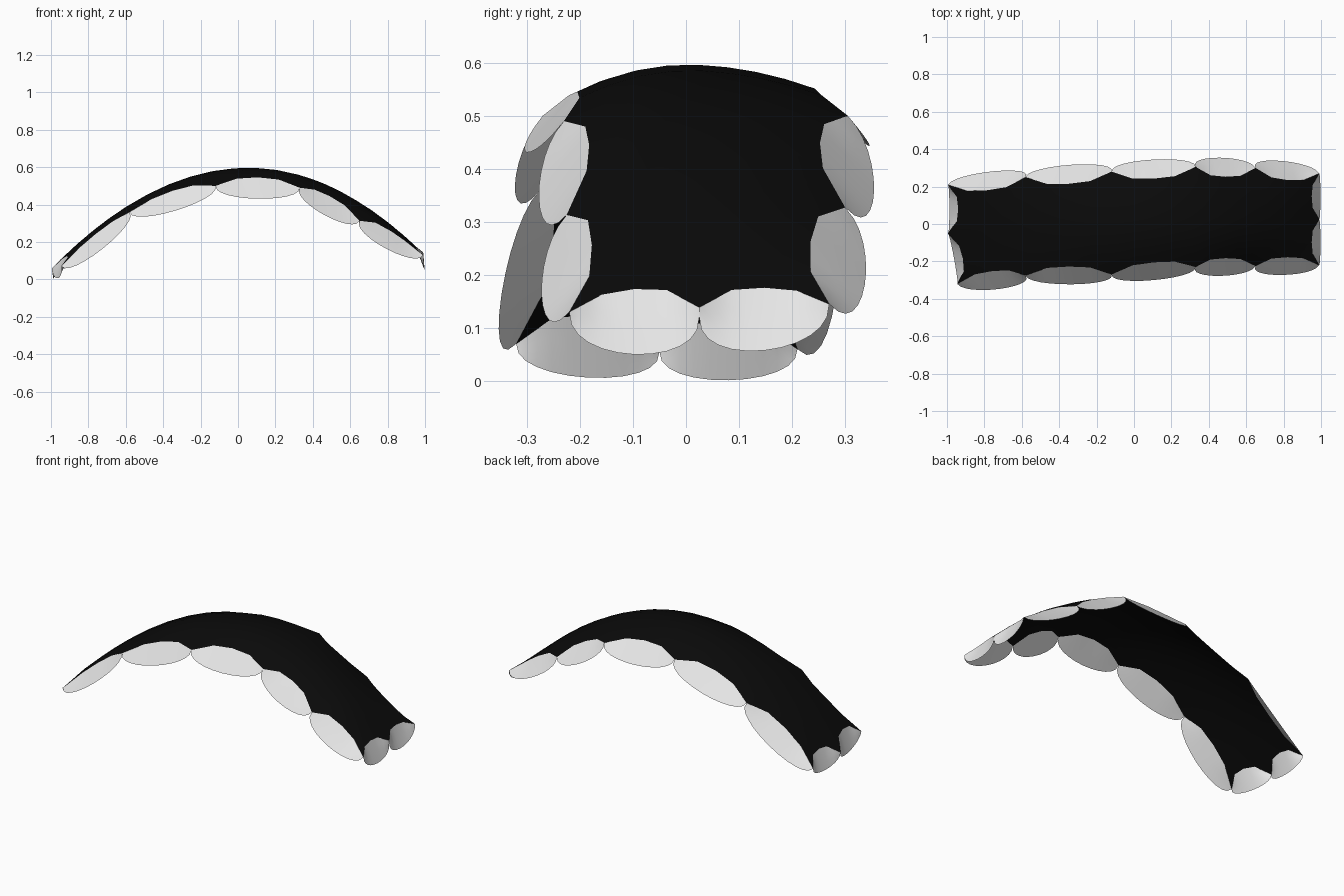
import bpy, bmesh, math
from mathutils import Vector

cube = bpy.data.objects.get("Cube")
if cube:
    bpy.data.objects.remove(cube, do_unlink=True)


def make_material(name, value):
    mat = bpy.data.materials.new(name)
    mat.use_nodes = True
    colour = (value, value, value, 1)
    mat.diffuse_color = colour
    mat.node_tree.nodes["Principled BSDF"].inputs["Base Color"].default_value = colour
    return mat


black = make_material("black cloth", 0.003)
white = make_material("white trim", 0.8)

# Points where neighbouring scallops meet along the two long edges
FRONT = [(-.945, -.32, .07), (-.58, -.275, .36), (-.12, -.27, .50),
         (.33, -.23, .49), (.65, -.225, .313), (.99, -.22, .13)]
BACK = [(-.995, .21, .06), (-.58, .25, .36), (-.12, .28, .51),
        (.33, .305, .50), (.65, .30, .327), (.99, .27, .145)]
LEFT = [FRONT[0], (-.995, -.05, .055), BACK[0]]
RIGHT = [FRONT[-1], (.99, .025, .12), BACK[-1]]
KNOTS = 4       # straight steps in the inner edge of each scallop


def ridge(x):
    return .597 - (.482 if x < .06 else .53) * (x - .06) ** 2


def interp(x, xs, ys):
    if x <= xs[0]:
        return ys[0]
    for a, b, p, q in zip(xs, xs[1:], ys, ys[1:]):
        if x <= b:
            return p + (q - p) * (x - a) / (b - a)
    return ys[-1]


def canopy_point(x, y):
    """Point on the domed cloth above (x, y)."""
    edge = FRONT if y < 0 else BACK
    xs = [p[0] for p in edge]
    half = interp(x, xs, [p[1] for p in edge])
    drop = interp(x, xs, [ridge(p[0]) - p[2] for p in edge])
    return Vector((x, y, ridge(x) - drop * (y / half) ** 2))


def inner_arc(p, q, inward):
    """Coarse arc bowing into the cloth between two meeting points."""
    pts = []
    for i in range(KNOTS + 1):
        t = i / KNOTS
        bow = math.sqrt(4 * t * (1 - t))
        x, y = (p[k] + (q[k] - p[k]) * t + inward[k] * bow for k in (0, 1))
        pts.append(canopy_point(x, y))
    return pts


def build_grid(name, rows, mat):
    bm = bmesh.new()
    verts = [[bm.verts.new(p) for p in row] for row in rows]
    for r0, r1 in zip(verts, verts[1:]):
        for a, b, c, d in zip(r0, r0[1:], r1[1:], r1):
            bm.faces.new((a, b, c, d))
    bmesh.ops.remove_doubles(bm, verts=bm.verts[:], dist=.0005)
    bm.normal_update()
    facing = sum(f.normal.dot(f.calc_center_median() + Vector((0, 0, .5))) * f.calc_area()
                 for f in bm.faces)
    if facing < 0:
        bmesh.ops.reverse_faces(bm, faces=bm.faces[:])
    mesh = bpy.data.meshes.new(name)
    bm.to_mesh(mesh)
    bm.free()
    mesh.materials.append(mat)
    obj = bpy.data.objects.new(name, mesh)
    bpy.context.collection.objects.link(obj)
    mesh.shade_smooth()
    return obj


def scallop(name, p, q, arc, hang):
    """Thin lens-shaped flap from the inner arc to a rounded hanging edge."""
    p, q = Vector(p), Vector(q)
    steps, depth = 12, 3
    inner, outer = [], []
    for i in range(steps + 1):
        angle = math.pi * i / steps
        t = (1 - math.cos(angle)) / 2
        k = min(int(t * KNOTS + 1e-6), KNOTS - 1)
        inner.append(arc[k].lerp(arc[k + 1], t * KNOTS - k))
        outer.append(p.lerp(q, t) + hang * max(math.sin(angle), 0) ** .85)
    rows = [[a.lerp(b, r / depth) for a, b in zip(inner, outer)] for r in range(depth + 1)]
    build_grid(name, rows, white)


def edge_of_scallops(name, points, inward, out, fall):
    """Make a run of scallops and return the cloth boundary behind them."""
    boundary = []
    for i, (p, q) in enumerate(zip(points, points[1:])):
        arc = inner_arc(p, q, inward)
        chord = Vector(q) - Vector(p)
        down = Vector((chord.z, 0, -chord.x)).normalized() if abs(chord.x) > .2 else Vector((0, 0, -1))
        scallop(f"{name}_scallop_{i + 1}", p, q, arc, Vector(out) + down * fall)
        boundary += arc if not boundary else arc[1:]
    return boundary


# Scalloped trim on all four edges
front = edge_of_scallops("front", FRONT, (0, .045), (0, -.05, 0), .064)
back = edge_of_scallops("back", BACK, (0, -.05), (0, .052, 0), .062)
left = edge_of_scallops("left", LEFT, (.055, 0), (.008, 0, 0), .056)
right = edge_of_scallops("right", RIGHT, (-.04, 0), (.007, 0, 0), .075)

# Domed cloth filling the space between the four boundaries
nu, nv = len(front) - 1, len(left) - 1
rows = []
for j in range(nv + 1):
    v = j / nv
    row = []
    for i in range(nu + 1):
        u = i / nu
        p = (front[i].lerp(back[i], v) + left[j].lerp(right[j], u)
             - front[0].lerp(front[-1], u).lerp(back[0].lerp(back[-1], u), v))
        row.append(canopy_point(p.x, p.y))
    rows.append(row)
build_grid("canopy_cloth", rows, black)
